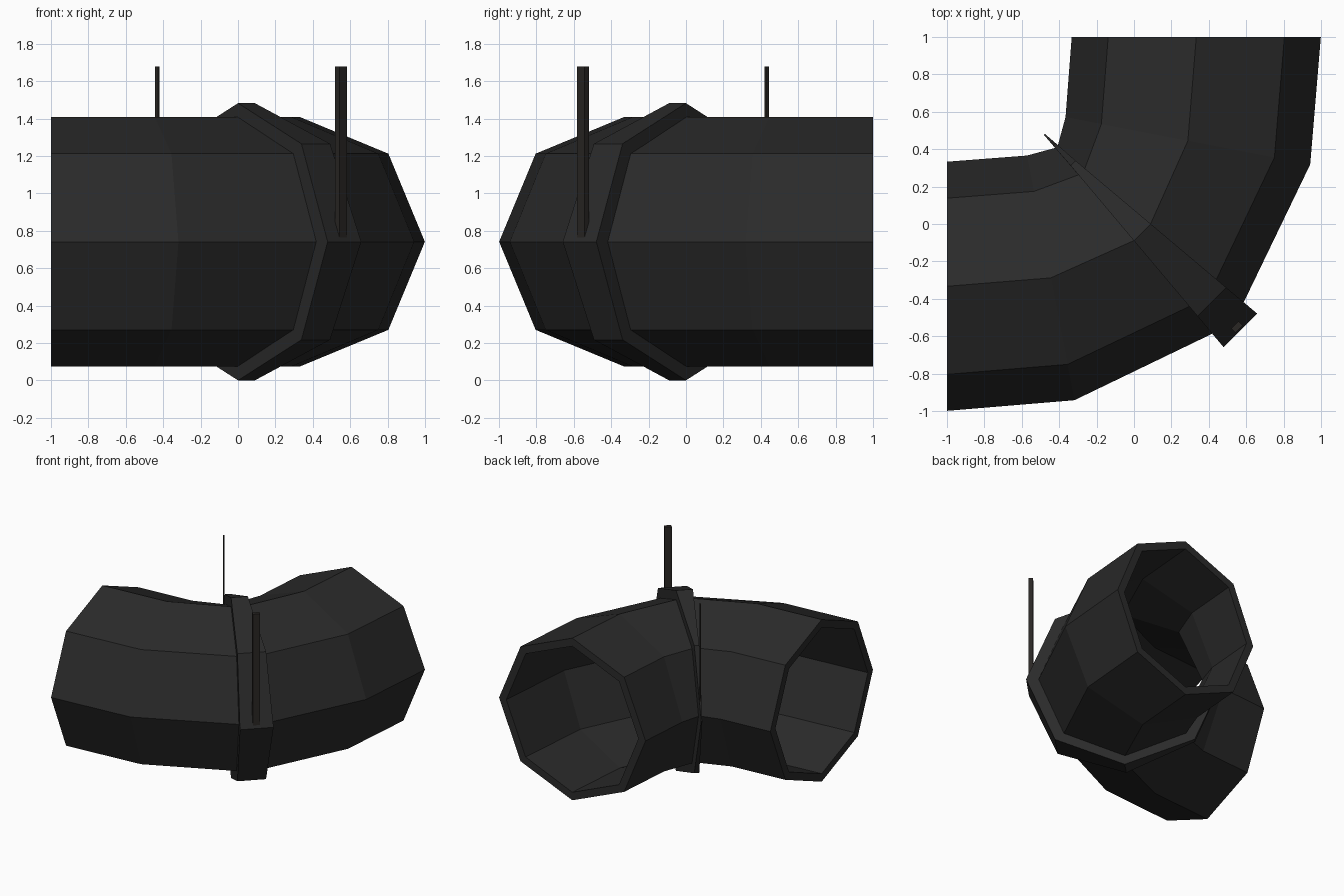
import bpy, bmesh
from math import cos, sin, pi, sqrt
from mathutils import Vector, Matrix

if "Cube" in bpy.data.objects:
    bpy.data.objects.remove(bpy.data.objects["Cube"])

ZC = 0.741          # height of the pipe axis
DIAG = Vector((1, -1, 0)).normalized()   # outward direction of the bend
ALONG = Vector((1, 1, 0)).normalized()   # direction across the collar


def material(name, rgb):
    m = bpy.data.materials.new(name)
    m.diffuse_color = (*rgb, 1)
    m.use_nodes = True
    m.node_tree.nodes["Principled BSDF"].inputs["Base Color"].default_value = m.diffuse_color
    return m


DARK = material("dark_plastic", (0.023, 0.023, 0.023))
ROD = material("dark_rod", (0.023, 0.020, 0.018))


def finish(name, bm, mat):
    bmesh.ops.recalc_face_normals(bm, faces=bm.faces)
    me = bpy.data.meshes.new(name)
    bm.to_mesh(me)
    bm.free()
    me.materials.append(mat)
    ob = bpy.data.objects.new(name, me)
    bpy.context.collection.objects.link(ob)
    return ob


def octagon(centre, out, r):
    """Octagon in the plane of z and the outward direction."""
    return [centre + out * (r * cos(k * pi / 4)) + Vector((0, 0, r * sin(k * pi / 4)))
            for k in range(8)]


def closed_loft(name, rings, mat):
    """Skin a closed sequence of octagons (last joins first)."""
    bm = bmesh.new()
    vs = [[bm.verts.new(p) for p in ring] for ring in rings]
    for i, a in enumerate(vs):
        b = vs[(i + 1) % len(vs)]
        for k in range(8):
            n = (k + 1) % 8
            bm.faces.new((a[k], a[n], b[n], b[k]))
    return finish(name, bm, mat)


# Elbow pipe: half the path, mirrored across the diagonal
half = [((-1, -0.333), (0, -1)), ((-0.445, -0.288), (0.19, -0.982))]
path = half + [((0.061, -0.061), (1 / sqrt(2), -1 / sqrt(2)))]
path += [((-c[1], -c[0]), (-o[1], -o[0])) for c, o in reversed(half)]


def pipe_rings(r):
    return [octagon(Vector((*c, ZC)), Vector((*o, 0)), r) for c, o in path]


closed_loft("elbow_pipe", pipe_rings(0.666) + pipe_rings(0.60)[::-1], DARK)

# Wedge collar: narrows to almost nothing on the inside of the bend
CD = 0.064


def collar_ring(r, side):
    pts = octagon(DIAG * CD + Vector((0, 0, ZC)), DIAG, r)
    return [p + ALONG * side * max(0.004, 0.0855 * (p.dot(DIAG) + 0.68)) for p in pts]


closed_loft("wedge_collar", [collar_ring(0.741, -1), collar_ring(0.741, 1),
                             collar_ring(0.64, 1), collar_ring(0.64, -1)], DARK)


# Upright rods on the outside and inside of the bend
def rod(name, d, width, depth, z0=0.745, z1=1.677):
    bm = bmesh.new()
    bmesh.ops.create_cube(bm, size=1)
    bmesh.ops.scale(bm, vec=(depth, width, z1 - z0), verts=bm.verts)
    bmesh.ops.rotate(bm, matrix=Matrix.Rotation(-pi / 4, 3, 'Z'), verts=bm.verts)
    bmesh.ops.translate(bm, vec=DIAG * d + Vector((0, 0, (z0 + z1) / 2)), verts=bm.verts)
    return finish(name, bm, ROD)


rod("outer_rod", 0.779, 0.055, 0.033)
rod("inner_rod", -0.611, 0.010, 0.022)
